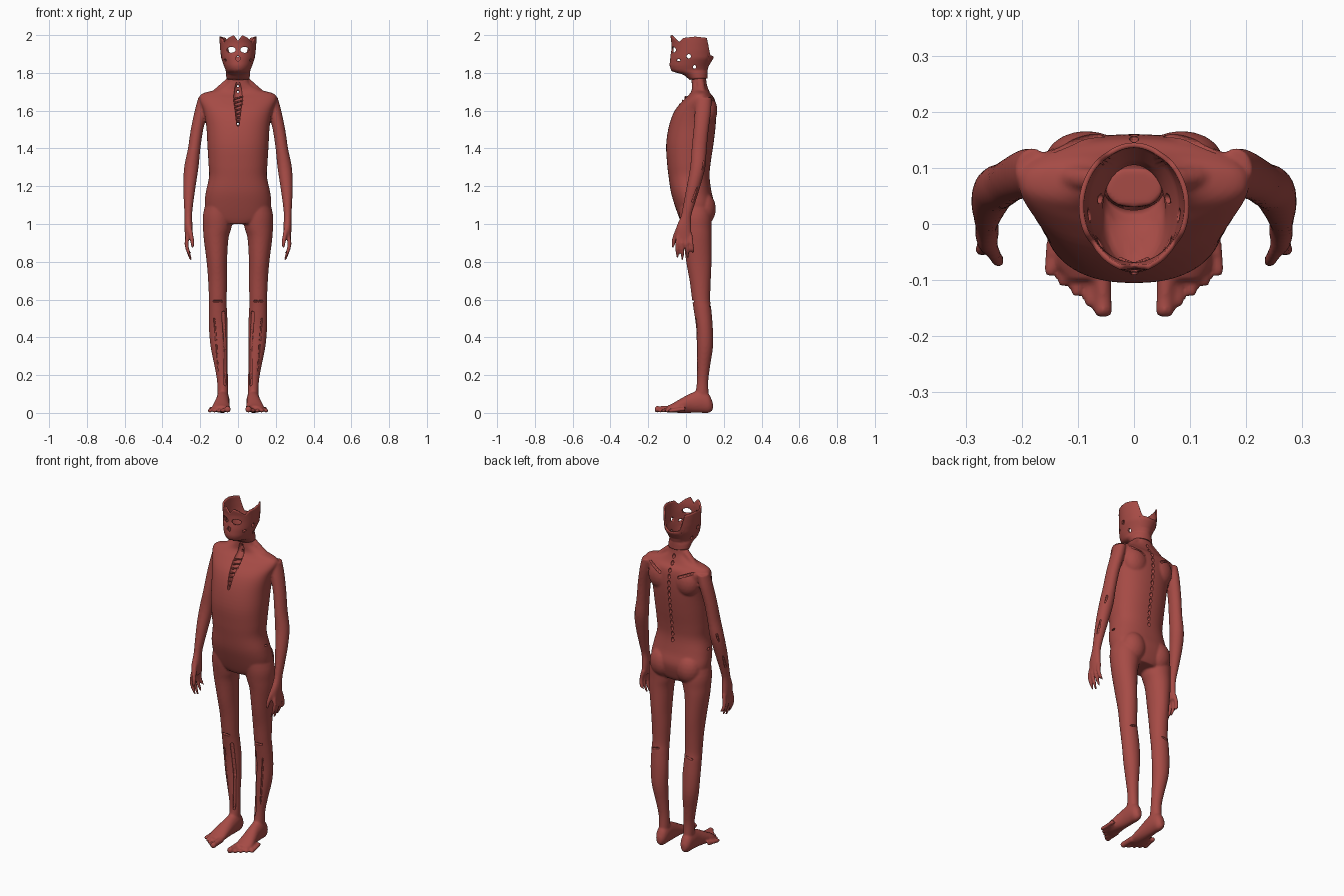
import bpy, bmesh
from math import sin, cos, pi, radians
from mathutils import Vector, Matrix

mat = bpy.data.materials.new("muscle_red")
mat.diffuse_color = (0.38, 0.07, 0.06, 1)


def make(name, bm, helper=False):
    bmesh.ops.recalc_face_normals(bm, faces=bm.faces)
    for f in bm.faces:
        f.smooth = True
    me = bpy.data.meshes.new(name)
    bm.to_mesh(me)
    bm.free()
    ob = bpy.data.objects.new(name, me)
    bpy.context.collection.objects.link(ob)
    me.materials.append(mat)
    if helper:
        ob.hide_render = True
        ob.display_type = 'WIRE'
    return ob


def spline(rows, sub=4):
    out = []
    for i in range(len(rows) - 1):
        p = [rows[max(0, min(len(rows) - 1, i + k))] for k in (-1, 0, 1, 2)]
        for s in range(sub):
            t = s / sub
            out.append([0.5 * (2*b + (c - a)*t + (2*a - 5*b + 4*c - d)*t*t + (3*b - a - 3*c + d)*t**3)
                        for a, b, c, d in zip(*p)])
    return out + [list(rows[-1])]


def loft(bm, rows, axis='z', side=1, power=2.0, n=32):
    # rows: centre xyz, then the two half widths across the axis
    rings = []
    for x, y, z, a, b in spline(rows):
        ring = []
        for k in range(n):
            c, s = cos(2*pi*k/n), sin(2*pi*k/n)
            u = a * abs(c)**(2/power) * (1 if c > 0 else -1)
            v = b * abs(s)**(2/power) * (1 if s > 0 else -1)
            ring.append(bm.verts.new((side*(x + u), y + v, z) if axis == 'z' else (side*(x + u), y, z + v)))
        rings.append(ring)
    for r, q in zip(rings, rings[1:]):
        for k in range(n):
            bm.faces.new((r[k], r[(k+1) % n], q[(k+1) % n], q[k]))
    bm.faces.new(rings[0])
    bm.faces.new(rings[-1])


def ball(bm, p, r, side=1):
    m = Matrix.Translation((p[0]*side, p[1], p[2])) @ Matrix.Diagonal((*r, 1))
    bmesh.ops.create_icosphere(bm, subdivisions=3, radius=1, matrix=m)


def chain(bm, p, q, r, side=1):
    p, q = Vector(p), Vector(q)
    n = max(2, int((q - p).length / (r * 0.8)))
    for i in range(n + 1):
        m = Matrix.Translation(Vector((side, 1, 1)) * p.lerp(q, i / n))
        bmesh.ops.create_icosphere(bm, subdivisions=2, radius=r, matrix=m)


def lerp_table(t, table):
    for (a, va), (b, vb) in zip(table, table[1:]):
        if t <= b:
            f = max(0, (t - a) / (b - a))
            return [u + (v - u) * f for u, v in zip(va, vb)]
    return table[-1][1]


# Torso: height, half width, front y, back y
torso = [(1.0, .10, -.02, .12), (1.03, .16, -.035, .135), (1.10, .176, -.06, .15), (1.17, .17, -.08, .135),
         (1.25, .153, -.092, .125), (1.32, .156, -.10, .13), (1.42, .162, -.105, .145), (1.52, .168, -.09, .157),
         (1.60, .183, -.06, .16), (1.66, .205, -.01, .152), (1.69, .19, .02, .13), (1.71, .12, .03, .12),
         (1.74, .067, .03, .11), (1.78, .053, .03, .105), (1.82, .05, .03, .10)]
body = bmesh.new()
loft(body, [(0, (f + k)/2, z, w, (k - f)/2) for z, w, f, k in torso], power=2.3, n=64)

arm = [(.18, .095, 1.67, .03, .04), (.195, .09, 1.6, .034, .043), (.217, .08, 1.5, .033, .04),
       (.232, .07, 1.4, .033, .04), (.247, .062, 1.3, .038, .04), (.257, .04, 1.2, .033, .036),
       (.262, .015, 1.1, .024, .03), (.263, 0, 1.04, .02, .028), (.262, -.012, .98, .021, .04),
       (.264, -.01, .92, .016, .042)]
leg = [(.09, .04, 1.15, .07, .08), (.105, .05, 1.05, .08, .085), (.11, .055, .98, .075, .08),
       (.116, .06, .92, .065, .075), (.112, .068, .8, .054, .067), (.108, .075, .7, .05, .056),
       (.107, .08, .6, .047, .048), (.107, .087, .55, .048, .047), (.104, .098, .45, .05, .044),
       (.10, .1, .35, .045, .043), (.09, .093, .25, .035, .035), (.082, .088, .17, .029, .03),
       (.08, .085, .1, .028, .035), (.08, .085, .04, .025, .04)]
foot = [(.08, .142, .035, .014, .02), (.08, .12, .05, .03, .05), (.08, .08, .06, .035, .06),
        (.082, .03, .053, .037, .053), (.087, -.02, .04, .043, .04), (.09, -.07, .026, .048, .025),
        (.085, -.10, .02, .035, .017)]
for s in (1, -1):
    loft(body, arm, side=s)
    loft(body, leg, side=s, n=40)
    loft(body, foot, axis='y', side=s)
    # Fingers and thumb
    for i in range(4):
        y, d = -.042 + .022*i, (.82, .81, .82, .845)[i]
        loft(body, [(.263, y, .945, .012, .011), (.272, y - .004 + .003*i, .90, .011, .010),
                    (.266, y + .005*i - .004, .86, .010, .010), (.25, y + .005*i - .004, d, .006, .006)], side=s, n=14)
    loft(body, [(.26, -.03, 1.0, .014, .014), (.25, -.052, .95, .012, .013), (.243, -.064, .91, .011, .012),
                (.24, -.07, .875, .006, .007)], side=s, n=14)
    # Toes
    for i in range(5):
        r = .018 if i == 0 else .0115
        x, y = .055 + .0235*i, -.166 + .018*i
        loft(body, [(x*.9 + .008, y + .09, .022, r, r), (x, y + .03, r + .002, r*.85, r*.9),
                    (x, y + .01, r + .001, r*.95, r), (x, y, r, r*.5, r*.5)], axis='y', side=s, n=14)
    # Buttocks, shoulder blades, collar muscles
    ball(body, (.085, .09, 1.08), (.075, .068, .09), s)
    ball(body, (.085, .11, 1.60), (.075, .056, .085), s)
    chain(body, (.04, .075, 1.76), (.12, .085, 1.69), .022, s)
body = make("body_muscles", body)
rm = body.modifiers.new("blend", 'REMESH')
rm.mode, rm.voxel_size, rm.use_smooth_shade = 'VOXEL', .006, True
sm = body.modifiers.new("soften", 'SMOOTH')
sm.factor, sm.iterations = .5, 4

# Openings where bone would lie: breastbone, spine, collarbones, shoulder blades, shins, forearms
cut = bmesh.new()
loft(cut, [(0, -.09, 1.52, .006, .02), (0, -.06, 1.6, .016, .025), (0, -.01, 1.665, .025, .03),
           (0, .025, 1.71, .02, .02), (0, .025, 1.75, .012, .012)], n=20)
back = [(z, (k,)) for z, w, f, k in torso]
for i in range(15):
    z = 1.24 + i*.035
    ball(cut, (0, lerp_table(z, back)[0] + .002, z), (.009, .016, .014))
for z in (1.53, 1.70, 1.73):
    chain(cut, (0, -.12, z), (0, .2, z), .007)
for s in (1, -1):
    chain(cut, (.03, .012, 1.708), (.11, .032, 1.712), .009, s)
    chain(cut, (.11, .032, 1.71), (.19, .05, 1.697), .008, s)
    chain(cut, (.06, .158, 1.635), (.17, .128, 1.685), .009, s)
    chain(cut, (.05, .172, 1.62), (.055, .17, 1.50), .006, s)
    chain(cut, (.078, .055, .53), (.066, .068, .35), .011, s)
    chain(cut, (.066, .068, .35), (.069, .064, .15), .009, s)
    chain(cut, (.125, .055, .50), (.105, .06, .22), .006, s)
    chain(cut, (.085, .036, .59), (.13, .036, .59), .008, s)
    chain(cut, (.09, .13, .575), (.13, .13, .565), .007, s)
    chain(cut, (.268, .095, 1.33), (.284, .035, 1.12), .007, s)
    chain(cut, (.135, -.03, 1.20), (.165, .03, 1.19), .008, s)
    chain(cut, (.0, -.065, 1.02), (.10, -.062, 1.12), .006, s)
cut = make("bone_gap_cutter", cut, True)
cr = cut.modifiers.new("merge", 'REMESH')
cr.mode, cr.voxel_size = 'VOXEL', .004
bo = body.modifiers.new("bone_gaps", 'BOOLEAN')
bo.operation, bo.object, bo.solver = 'DIFFERENCE', cut, 'EXACT'

# Slanted rib muscles bridging the breastbone gap
ribs = bmesh.new()
for i in range(7):
    z = 1.54 + i*.021
    y = lerp_table(z, [(1.52, (-.085,)), (1.6, (-.055,)), (1.67, (-.005,)), (1.71, (.025,))])[0]
    chain(ribs, (-.022, y + .006, z - .005), (.022, y + .006, z + .008), .005)
make("rib_muscles", ribs)

# Head: hollow mask with a wavy open rim (half width, front y, back y by height)
profile = [(1.77, (.052, .025, .105)), (1.80, (.055, -.01, .105)), (1.815, (.056, -.07, .105)),
           (1.84, (.066, -.078, .112)), (1.88, (.080, -.075, .136)), (1.92, (.085, -.068, .136)),
           (1.96, (.088, -.068, .135)), (2.0, (.090, -.076, .135))]
rim = [(0, (1.97,)), (15, (2.0,)), (30, (1.988,)), (50, (1.962,)), (65, (1.985,)), (100, (1.992,)),
       (135, (1.985,)), (148, (1.895,)), (180, (1.885,))]
head = bmesh.new()
N, M = 72, 26
grid = []
for j in range(M + 1):
    row = []
    for i in range(N):
        a = 360*i/N
        d = a if a <= 180 else 360 - a
        z = 1.77 + (lerp_table(d, rim)[0] - 1.77) * j / M
        w, f, k = lerp_table(z, profile)
        row.append(head.verts.new((w*sin(radians(a)), (f + k)/2 - (k - f)/2*cos(radians(a)), z)))
    grid.append(row)
for r, q in zip(grid, grid[1:]):
    for i in range(N):
        head.faces.new((r[i], r[(i+1) % N], q[(i+1) % N], q[i]))
head = make("head_muscles", head)
so = head.modifiers.new("thickness", 'SOLIDIFY')
so.thickness, so.offset = .009, -1

# Eye, nose, cheek and jaw openings
holes = bmesh.new()
ball(holes, (0, -.08, 1.876), (.011, .03, .014))
for s in (1, -1):
    ball(holes, (.035, -.06, 1.922), (.024, .05, .016), s)
    ball(holes, (.08, .015, 1.888), (.03, .012, .012), s)
    ball(holes, (.062, .045, 1.832), (.03, .009, .01), s)
    ball(holes, (.055, -.035, 1.868), (.02, .014, .008), s)
holes = make("face_hole_cutter", holes, True)
hb = head.modifiers.new("face_holes", 'BOOLEAN')
hb.operation, hb.object, hb.solver = 'DIFFERENCE', holes, 'EXACT'

# Ring muscle around the mouth
mouth = bmesh.new()
pts = [(.024*cos(k*pi/8), -.074 + .01*abs(cos(k*pi/8)), 1.845 + .011*sin(k*pi/8)) for k in range(17)]
for p, q in zip(pts, pts[1:]):
    chain(mouth, p, q, .005)
make("mouth_ring", mouth)
